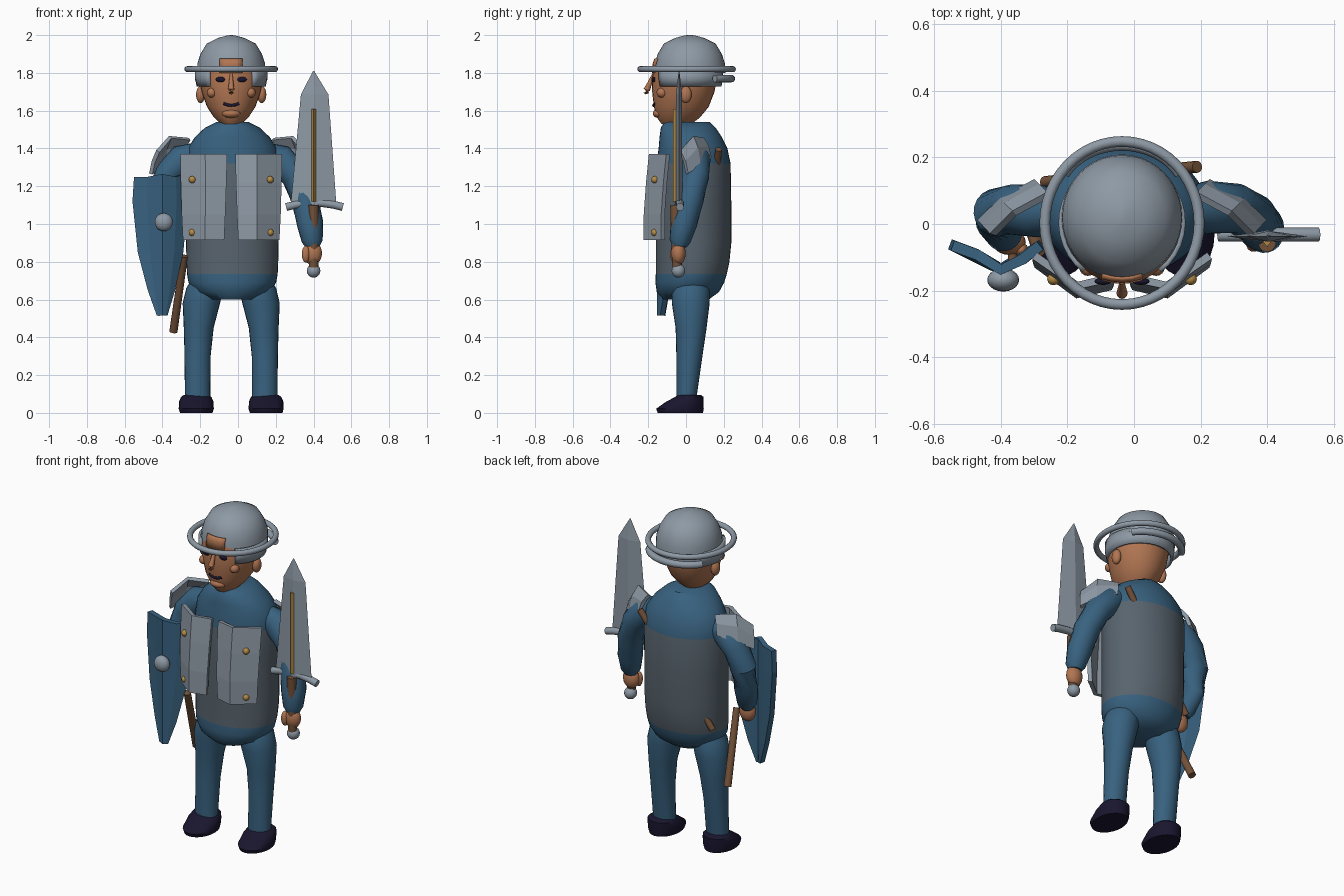
import bpy, bmesh, math
from mathutils import Vector, Matrix

CX = -0.036  # symmetry axis of the figure


def material(name, rgb):
    m = bpy.data.materials.new(name)
    m.diffuse_color = (*rgb, 1)
    return m


BLUE = material("blue_cloth", (0.04, 0.122, 0.215))
STEEL = material("steel", (0.27, 0.32, 0.375))
MAIL = material("dark_mail", (0.098, 0.127, 0.156))
SKIN = material("skin", (0.44, 0.18, 0.085))
GOLD = material("gold", (0.46, 0.26, 0.06))
BROWN = material("brown_leather", (0.17, 0.082, 0.04))
NAVY = material("dark_navy", (0.01, 0.008, 0.028))


def finish(name, bm, mat, angle=40):
    """Turn a bmesh into an object; angle 0 keeps it flat."""
    bmesh.ops.recalc_face_normals(bm, faces=bm.faces)
    me = bpy.data.meshes.new(name)
    bm.to_mesh(me)
    bm.free()
    me.materials.append(mat)
    if angle:
        me.polygons.foreach_set("use_smooth", [True] * len(me.polygons))
        me.set_sharp_from_angle(angle=math.radians(angle))
    ob = bpy.data.objects.new(name, me)
    bpy.context.collection.objects.link(ob)
    return ob


def skin_rings(bm, rings, closed=False):
    loops = [[bm.verts.new(p) for p in r] for r in rings]
    n = len(loops[0])
    pairs = list(zip(loops, loops[1:]))
    if closed:
        pairs.append((loops[-1], loops[0]))
    for a, b in pairs:
        for i in range(n):
            j = (i + 1) % n
            bm.faces.new((a[i], a[j], b[j], b[i]))
    if not closed:
        bm.faces.new(loops[0])
        bm.faces.new(loops[-1])


def loft(name, rings, mat, n=32, angle=40):
    """Stack of ellipses: (cx, cy, z, rx, ry)."""
    bm = bmesh.new()
    turn = [2 * math.pi * i / n for i in range(n)]
    skin_rings(bm, [[(x + rx * math.cos(t), y + ry * math.sin(t), z) for t in turn]
                    for x, y, z, rx, ry in rings])
    return finish(name, bm, mat, angle)


def sweep(name, pts, mat, n=16, closed=False, angle=50):
    """Round tube along points (x, y, z, radius)."""
    bm = bmesh.new()
    rings = []
    k = len(pts)
    for i, p in enumerate(pts):
        if closed:
            a, b = pts[i - 1], pts[(i + 1) % k]
        else:
            a, b = pts[max(i - 1, 0)], pts[min(i + 1, k - 1)]
        q = (Vector(b[:3]) - Vector(a[:3])).to_track_quat('Z', 'Y')
        rings.append([Vector(p[:3]) + q @ Vector((p[3] * math.cos(t), p[3] * math.sin(t), 0))
                      for t in (2 * math.pi * j / n for j in range(n))])
    skin_rings(bm, rings, closed)
    return finish(name, bm, mat, angle)


def ball(name, loc, size, mat, seg=20):
    bm = bmesh.new()
    bmesh.ops.create_uvsphere(bm, u_segments=seg, v_segments=seg // 2, radius=1,
                              matrix=Matrix.Translation(loc) @ Matrix.Diagonal((*size, 1)))
    return finish(name, bm, mat)


def plate(name, rows, thick, mat, angle=0):
    """Sheet through a grid of points, given thickness."""
    bm = bmesh.new()
    g = [[bm.verts.new(p) for p in r] for r in rows]
    for a, b in zip(g, g[1:]):
        for i in range(len(a) - 1):
            bm.faces.new((a[i], a[i + 1], b[i + 1], b[i]))
    ob = finish(name, bm, mat, angle)
    s = ob.modifiers.new("thickness", 'SOLIDIFY')
    s.thickness, s.offset = thick, 0
    return ob


# Torso: tunic with a mail coat between two heights
torso = loft("torso", [(CX + 0.006, y, z, rx, ry) for y, z, rx, ry in [
    (0.0, 0.60, 0.12, 0.12), (0.01, 0.64, 0.2, 0.165), (0.02, 0.69, 0.232, 0.182),
    (0.028, 0.735, 0.24, 0.188), (0.035, 0.80, 0.243, 0.195), (0.04, 0.90, 0.245, 0.2),
    (0.04, 1.10, 0.245, 0.2), (0.04, 1.32, 0.25, 0.196), (0.037, 1.40, 0.237, 0.182),
    (0.025, 1.46, 0.198, 0.165), (0.012, 1.51, 0.145, 0.145), (0.005, 1.54, 0.085, 0.12)]], BLUE, 40)
torso.data.materials.append(MAIL)
for p in torso.data.polygons:
    p.material_index = int(0.735 < p.center.z < 1.32)

# Legs, shoes, breast plates, rivets, shoulder plates, ears, cheeks, eyes
for s, side in ((-1, "right"), (1, "left")):
    X = lambda d: CX + s * d
    loft(side + "_leg", [(X(d), y, z, rx, ry) for d, y, z, rx, ry in [
        (0.178, 0.002, 0.07, 0.067, 0.052), (0.178, 0.018, 0.30, 0.069, 0.069),
        (0.172, 0.027, 0.45, 0.079, 0.082), (0.158, 0.025, 0.58, 0.099, 0.1),
        (0.14, 0.025, 0.66, 0.098, 0.1), (0.12, 0.025, 0.74, 0.07, 0.07)]], BLUE, 24)
    loft(side + "_shoe", [(X(0.185), y, z, rx, ry) for y, z, rx, ry in [
        (-0.03, 0.0, 0.086, 0.12), (-0.032, 0.022, 0.093, 0.126), (-0.006, 0.06, 0.091, 0.098),
        (0.018, 0.085, 0.08, 0.074), (0.018, 0.095, 0.066, 0.062)]], NAVY, 24)
    plate(side + "_breast_plate", [
        [(X(a + 0.012), -0.165 + dy, z), (X(0.135), -0.19 + dy, z), (X(b), -0.1 + dy, z)]
        for z, a, b, dy in ((1.37, 0.012, 0.263, 0.005), (1.22, 0.016, 0.26, -0.01),
                            (1.05, 0.022, 0.255, -0.022), (0.915, 0.028, 0.248, -0.022))], 0.024, STEEL)
    for i, z in enumerate((1.235, 0.955)):
        ball(f"{side}_rivet_{i}", (X(0.206), -0.165, z), (0.019, 0.019, 0.019), GOLD, 12)
    plate(side + "_shoulder_plate", [
        [(X(0.232 + o), 0.1 + o, z0), (X(0.335 + o), 0.045 + o, z1), (X(0.4 + o), -0.02 + o, z2)]
        for o, z0, z1, z2 in ((-0.012, 1.45, 1.46, 1.385), (0.012, 1.41, 1.40, 1.33),
                              (0.026, 1.35, 1.31, 1.265))], 0.022, STEEL)
    ball(side + "_ear", (X(0.162), 0.0, 1.685), (0.024, 0.03, 0.045), SKIN)
    ball(side + "_cheek", (X(0.103), -0.128, 1.695), (0.026, 0.028, 0.026), SKIN, 16)
    ball(side + "_eye", (X(0.057), -0.172, 1.765), (0.026, 0.011, 0.014), NAVY, 16)

# Head and face
loft("head", [(CX, y, z, rx, ry) for y, z, rx, ry in [
    (-0.05, 1.53, 0.055, 0.08), (-0.04, 1.565, 0.092, 0.115), (-0.025, 1.62, 0.128, 0.145),
    (-0.014, 1.70, 0.157, 0.165), (-0.008, 1.78, 0.169, 0.172), (0.0, 1.84, 0.16, 0.165)]], SKIN)
sweep("nose", [(CX, -0.172, 1.795, 0.007), (CX, -0.19, 1.75, 0.012), (CX, -0.208, 1.71, 0.017),
               (CX, -0.21, 1.695, 0.015), (CX, -0.208, 1.688, 0.006)], SKIN, 12)
sweep("mouth", [(CX + 0.04 * t, -0.171 + 0.008 * t * t, 1.628 + 0.01 * t * t, 0.008)
                for t in (-1, -0.5, 0, 0.5, 1)], NAVY, 10)
ball("chin", (CX, -0.14, 1.585), (0.05, 0.036, 0.025), SKIN)

# Helmet: dome, rim, side skirt, neck roll, forehead opening
loft("helmet_dome", [(CX, 0.02, z, r, r + 0.007) for z, r in [
    (1.80, 0.182), (1.85, 0.179), (1.90, 0.163), (1.955, 0.13), (1.985, 0.07), (1.997, 0.025), (2.0, 0.004)]],
    STEEL, 40)
sweep("helmet_rim", [(CX + 0.232 * math.cos(t), 0.003 + 0.245 * math.sin(t), 1.82, 0.016)
                     for t in (2 * math.pi * i / 48 for i in range(48))], STEEL, 12, True)
arc = [math.radians(-52 + 284 * i / 28) for i in range(29)]
plate("helmet_skirt", [[(CX + r * math.cos(t), 0.005 + r * math.sin(t), z) for t in arc]
                       for z, r in ((1.73, 0.176), (1.77, 0.184), (1.82, 0.184))], 0.014, STEEL, 40)
sweep("neck_roll", [(CX + 0.2 * math.cos(t), 0.075 + 0.165 * math.sin(t), 1.77, 0.02)
                    for t in (math.radians(28 + 124 * i / 16) for i in range(17))], STEEL, 12)
plate("forehead", [[(CX + 0.06 * t, y + 0.011 * t * t, z) for t in (-1, -0.5, 0, 0.5, 1)]
                   for z, y in ((1.80, -0.176), (1.85, -0.172), (1.875, -0.163))], 0.008, SKIN, 40)

# Arms and hands
sweep("left_arm", [(0.14, 0.05, 1.38, 0.055), (0.22, 0.05, 1.345, 0.08), (0.305, 0.047, 1.25, 0.075),
                   (0.355, 0.02, 1.13, 0.074), (0.382, -0.012, 1.0, 0.07), (0.393, -0.032, 0.91, 0.056),
                   (0.395, -0.035, 0.88, 0.038)], BLUE, 20)
sweep("right_arm", [(-0.21, 0.04, 1.38, 0.055), (-0.29, 0.04, 1.345, 0.08), (-0.37, 0.043, 1.26, 0.075),
                    (-0.41, 0.035, 1.15, 0.073), (-0.41, 0.01, 1.02, 0.066), (-0.39, -0.03, 0.91, 0.055),
                    (-0.385, -0.04, 0.88, 0.038)], BLUE, 20)
for side, x, y, s in (("left", 0.395, -0.04, 1), ("right", -0.375, -0.055, -1)):
    ball(side + "_hand", (x, y, 0.845), (0.05, 0.038, 0.062), SKIN)
    ball(side + "_thumb", (x - s * 0.036, y - 0.022, 0.84), (0.022, 0.022, 0.045), SKIN, 14)

# Sword
SX, SY = 0.4, -0.037
loft("sword_blade", [(SX, SY, 1.10, 0.121, 0.018), (SX + 0.006, SY, 1.685, 0.073, 0.016),
                     (SX, SY, 1.81, 0.003, 0.002)], STEEL, 4, 0)
loft("blade_ridge", [(SX, SY - 0.016, z, 0.012, 0.016) for z in (1.12, 1.61)], GOLD, 4, 0)
sweep("sword_guard", [(0.405 + 0.15 * t, -0.032, 1.112 - 0.022 * t * t, 0.021)
                      for t in (-1, -0.67, -0.33, 0, 0.33, 0.67, 1)], STEEL, 12)
sweep("sword_grip", [(SX, SY - 0.02, 1.1, 0.027), (SX, SY - 0.01, 0.77, 0.025)], BROWN, 12)
ball("sword_pommel", (SX, -0.04, 0.752), (0.036, 0.036, 0.036), STEEL)

# Shield with central ridge, boss and grip
HX = -0.4
plate("shield", [[(HX - w - 0.005, -0.135 + 0.5 * w, z), (HX - w / 2, -0.135 + 0.3 * w, z),
                  (HX, -0.137, z + dz), (HX + w * 0.45, -0.135 + 0.2 * w, z),
                  (HX + w * 0.84, -0.135 + 0.5 * w, z + dz)]
                 for z, w, dz in ((1.25, 0.14, 0.015), (1.12, 0.148, 0), (0.85, 0.12, 0),
                                  (0.65, 0.068, 0), (0.515, 0.02, 0))], 0.032, BLUE)
ball("shield_boss", (-0.393, -0.168, 1.01), (0.048, 0.035, 0.048), STEEL)
sweep("shield_grip", [(-0.365, -0.05, 0.85, 0.014), (-0.365, -0.11, 0.85, 0.014)], BROWN, 10)

# Rod slung across the back and stick at the hip
sweep("back_rod", [(0.19, 0.172, 1.395, 0.018), (-0.268, 0.126, 0.77, 0.018)], BROWN, 12)
sweep("hip_stick", [(-0.285, -0.08, 0.83, 0.02), (-0.342, 0.09, 0.43, 0.022)], BROWN, 12)
